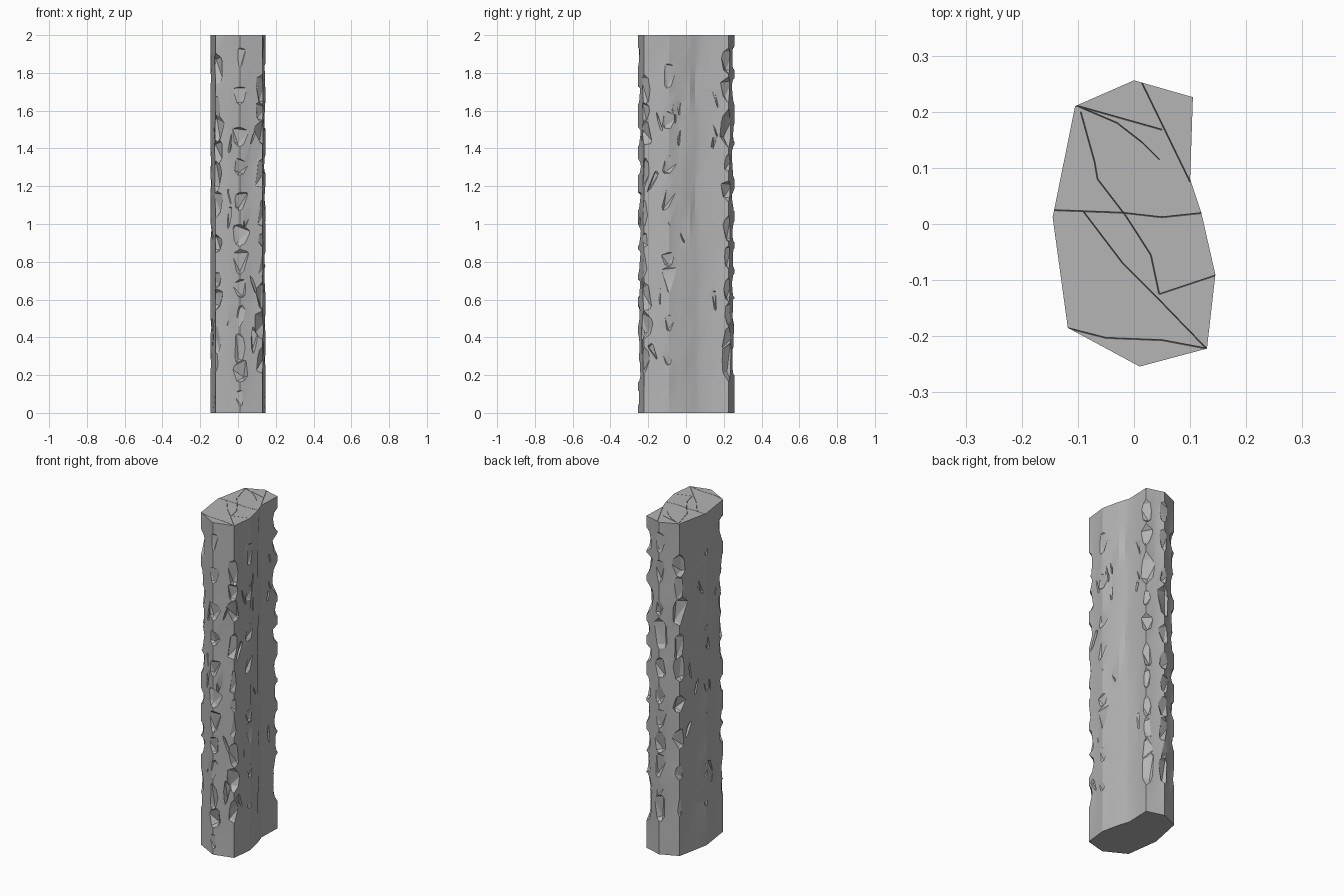
import bpy, bmesh, math, random
from mathutils import Vector, Matrix

if "Cube" in bpy.data.objects:
    bpy.data.objects.remove(bpy.data.objects["Cube"])

random.seed(11)
# Cross-section, counter-clockwise from the front ridge
OUTLINE = [(0.01, -0.254), (0.13, -0.222), (0.145, -0.09), (0.12, 0.02), (0.10, 0.08),
           (0.105, 0.226), (0.0, 0.256), (-0.105, 0.21), (-0.145, 0.012), (-0.118, -0.185)]
# Chip depth at each corner, and chip heights on the visible ridges
DEPTH = [0.033, 0.036, 0.02, 0, 0, 0.045, 0.032, 0.036, 0.015, 0.036]
FRONT = [0.08, 0.22, 0.34, 0.5, 0.66, 0.8, 0.94, 1.12, 1.3, 1.46, 1.68, 1.88]
BACK = [0.27, 0.4, 0.54, 0.68, 0.82, 0.95, 1.15, 1.35, 1.5, 1.72, 1.86]
LEVELS = 14
P = [Vector((x, y, 0)) for x, y in OUTLINE]
N = len(P)


def new_object(name, bm):
    bmesh.ops.recalc_face_normals(bm, faces=bm.faces[:])
    me = bpy.data.meshes.new(name)
    bm.to_mesh(me)
    bm.free()
    ob = bpy.data.objects.new(name, me)
    bpy.context.collection.objects.link(ob)
    return ob


def outward(i):
    t = (P[(i + 1) % N] - P[i]).normalized() + (P[i] - P[i - 1]).normalized()
    return Vector((t.y, -t.x, 0)).normalized()


# Stone pillar: stacked rings, the middles of the flats gently worn
bm = bmesh.new()
rings = []
for k in range(LEVELS + 1):
    z, ring = 2 * k / LEVELS, []
    for i in range(N):
        q = P[(i + 1) % N]
        e = (q - P[i]).normalized()
        worn = 0 if k in (0, LEVELS) else random.uniform(0, 0.009)
        mid = (P[i] + q) / 2 + Vector((-e.y, e.x, 0)) * worn
        for v in (P[i], mid):
            ring.append(bm.verts.new((v.x, v.y, z)))
    rings.append(ring)
for lo, hi in zip(rings, rings[1:]):
    for j in range(len(lo)):
        q = (j + 1) % len(lo)
        bm.faces.new((lo[j], lo[q], hi[q]))
        bm.faces.new((lo[j], hi[q], hi[j]))
bm.faces.new(rings[-1])
bm.faces.new(rings[0][::-1])
pillar = new_object("stone_pillar", bm)

cut = bmesh.new()


def gouge(corner, out, z, depth, half, width):
    """Irregular faceted lump that bites into the stone to a given depth."""
    r = random.uniform(0.045, 0.075)
    ang = math.atan2(out.y, out.x)
    rot = Matrix.Rotation(ang, 4, 'Z') @ Matrix.Rotation(random.uniform(-0.5, 0.5), 4, 'X')
    c = corner + out * (r - depth)
    m = Matrix.Translation((c.x, c.y, z)) @ rot @ Matrix.Diagonal((r, width, half, 1))
    made = bmesh.ops.create_icosphere(cut, subdivisions=1, radius=1.08, matrix=m)
    for v in made["verts"]:
        v.co += Vector([random.uniform(-0.009, 0.009) for _ in range(3)])


def groove(a, b):
    """Fine crack across the top."""
    a, b = Vector((*a, 2)), Vector((*b, 2))
    d = (b - a).normalized()
    side, up = Vector((-d.y, d.x, 0)) * 0.0018, Vector((0, 0, 0.004))
    ends = [[cut.verts.new(p + o) for o in (side + up, -side + up, -up)] for p in (a, b)]
    for j in range(3):
        q = (j + 1) % 3
        cut.faces.new((ends[0][j], ends[0][q], ends[1][q], ends[1][j]))
    cut.faces.new(ends[0])
    cut.faces.new(ends[1][::-1])


# Chips along every ridge
for i in range(N):
    if DEPTH[i] == 0:
        continue
    if i == 0:
        heights = FRONT
    elif i in (5, 6):
        heights = [z + random.uniform(-0.03, 0.03) for z in BACK]
    else:
        heights, z = [], random.uniform(0.22, 0.32)
        while z < 1.9:
            heights.append(z)
            z += random.uniform(0.1, 0.24)
    for z in heights:
        gouge(P[i], outward(i), z, DEPTH[i] * random.uniform(0.5, 1.0),
              random.uniform(0.06, 0.13), random.uniform(0.05, 0.085))

# Long thin gashes on the broad flats
for i in (0, 1, 2, 4, 7, 8, 9):
    e = P[(i + 1) % N] - P[i]
    n = Vector((e.y, -e.x, 0)).normalized()
    for _ in range(4):
        gouge(P[i] + e * random.uniform(0.25, 0.75), n, random.uniform(0.3, 1.75),
              random.uniform(0.014, 0.022), random.uniform(0.06, 0.11), 0.016)

# Cracks on the top
for path in ([(-0.15, 0.025), (-0.02, 0.02), (0.05, 0.012), (0.125, 0.02)],
             [(-0.11, 0.213), (0.05, 0.168)],
             [(0.01, 0.26), (0.1, 0.075)],
             [(-0.1, 0.21), (-0.03, 0.18), (0.015, 0.145), (0.045, 0.115)],
             [(-0.095, 0.2), (-0.07, 0.11), (-0.065, 0.08), (-0.015, 0.015), (0.03, -0.055), (0.045, -0.125)],
             [(0.045, -0.125), (0.15, -0.09)],
             [(-0.09, 0.022), (-0.02, -0.07), (0.04, -0.13), (0.132, -0.225)],
             [(-0.12, -0.185), (-0.05, -0.203), (0.05, -0.207), (0.13, -0.222)]):
    for a, b in zip(path, path[1:]):
        groove(a, b)

cutter = new_object("chip_cutter", cut)
cutter.hide_render = True
mod = pillar.modifiers.new("chips", 'BOOLEAN')
mod.operation, mod.solver, mod.object = 'DIFFERENCE', 'EXACT', cutter
mod.use_self = True
bpy.context.view_layer.objects.active = pillar
pillar.select_set(True)
bpy.ops.object.modifier_apply(modifier=mod.name)
bpy.data.objects.remove(cutter)
bpy.ops.object.shade_smooth_by_angle(angle=math.radians(22))

# Dark grey stone
mat = bpy.data.materials.new("dark_stone")
mat.diffuse_color = (0.46, 0.46, 0.46, 1)
mat.use_nodes = True
mat.node_tree.nodes["Principled BSDF"].inputs["Base Color"].default_value = mat.diffuse_color
pillar.data.materials.clear()
pillar.data.materials.append(mat)
